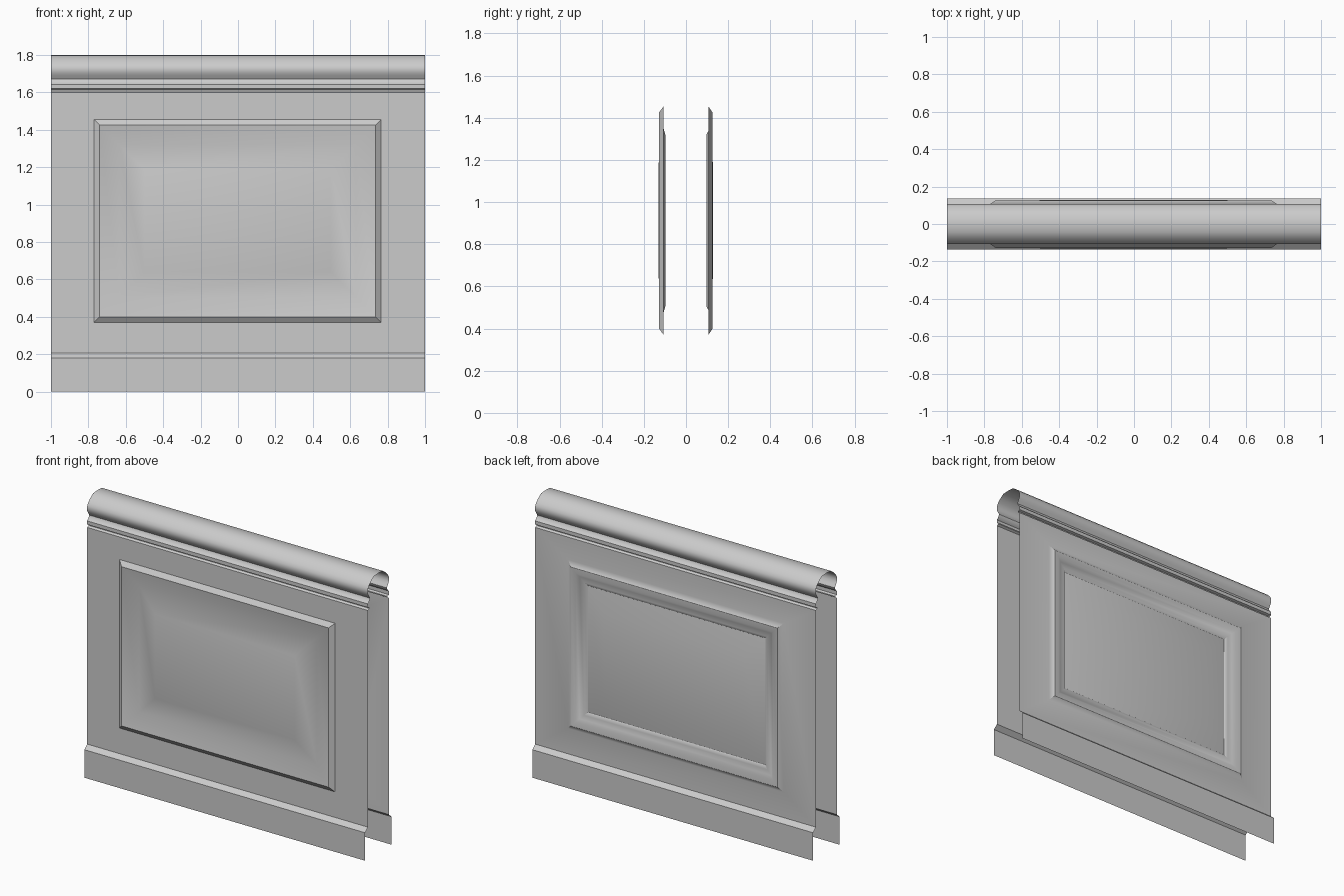
import bpy, bmesh

cube = bpy.data.objects.get("Cube")
if cube:
    bpy.data.objects.remove(cube, do_unlink=True)

grey = bpy.data.materials.new("stone_grey")
grey.use_nodes = True
COLOUR = (0.6, 0.6, 0.6, 1)
grey.diffuse_color = COLOUR
grey.node_tree.nodes["Principled BSDF"].inputs["Base Color"].default_value = COLOUR

WALL, BASE_Z, TRIM_Z = 0.106, 0.205, 1.6


def add_object(name, bm):
    bmesh.ops.remove_doubles(bm, verts=bm.verts, dist=1e-5)
    mesh = bpy.data.meshes.new(name)
    bm.to_mesh(mesh)
    bm.free()
    mesh.materials.append(grey)
    obj = bpy.data.objects.new(name, mesh)
    bpy.context.collection.objects.link(obj)
    bpy.ops.object.select_all(action="DESELECT")
    obj.select_set(True)
    bpy.context.view_layer.objects.active = obj
    bpy.ops.object.shade_smooth_by_angle(angle=0.6)
    return obj


def extrude_profile(name, profile):
    """Open strip of (y, z) points run along the full length."""
    bm = bmesh.new()
    rows = [[bm.verts.new((x, y, z)) for x in (-1, 1)] for y, z in profile]
    for a, b in zip(rows, rows[1:]):
        bm.faces.new((a[0], a[1], b[1], b[0]))
    return add_object(name, bm)


def panelled_wall(name, side, rings):
    """Wall sheet whose panel is a nest of rectangles (inset, depth)."""
    bm = bmesh.new()

    def loop(x0, x1, z0, z1, y):
        corners = [(x0, z0), (x1, z0), (x1, z1), (x0, z1)]
        if side > 0:
            corners.reverse()
        return [bm.verts.new((x, side * y, z)) for x, z in corners]

    loops = [loop(-1, 1, BASE_Z, TRIM_Z, WALL)]
    for inset, depth in rings:
        loops.append(loop(-0.77 + inset, 0.765 - inset,
                          0.37 + inset, 1.455 - inset, depth))
    for a, b in zip(loops, loops[1:]):
        for i in range(4):
            j = (i + 1) % 4
            bm.faces.new((a[i], a[j], b[j], b[i]))
    bm.faces.new(loops[-1])
    return add_object(name, bm)


# Walls with raised mouldings around a raised field
panelled_wall("front_wall", -1, [
    (0, WALL), (0.03, 0.128), (0.135, 0.098), (0.27, 0.13)])
panelled_wall("back_wall", 1, [
    (0, WALL), (0.03, 0.126), (0.065, 0.123), (0.085, 0.11),
    (0.115, 0.108), (0.135, 0.097), (0.27, 0.128)])

# Skirting boards with a sloped top edge
for name, side in (("front_skirting", -1), ("back_skirting", 1)):
    extrude_profile(name, [(side * 0.135, 0), (side * 0.135, 0.18),
                           (side * WALL, BASE_Z)][::-side])

# Rounded top rail with the small trim under it, mirrored front to back
half = [(WALL, TRIM_Z), (0.092, 0.008 + TRIM_Z), (0.092, 1.615), (0.108, 1.62),
        (0.108, 1.643), (0.098, 1.65), (0.088, 1.665), (0.086, 1.672),
        (0.097, 1.69), (0.105, 1.705), (0.108, 1.722), (0.105, 1.74),
        (0.093, 1.758), (0.075, 1.776), (0.045, 1.797)]
front = [(-y, z) for y, z in half]
extrude_profile("top_rail", front + [(0.0, 1.8)] + half[::-1])
